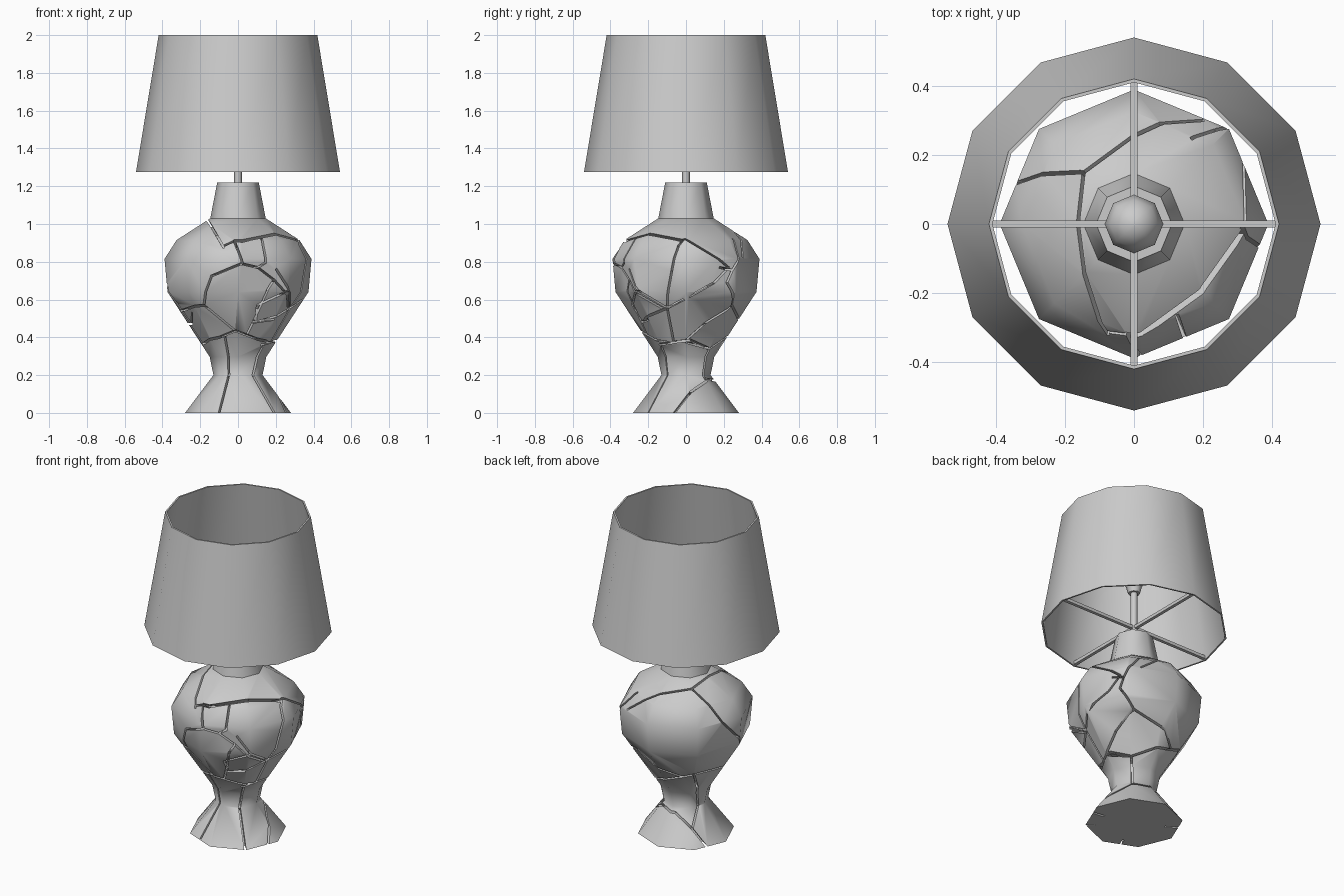
import bpy, bmesh, math
from mathutils import Vector

if "Cube" in bpy.data.objects:
    bpy.data.objects.remove(bpy.data.objects["Cube"])

def finish(name, bm, smooth=50):
    bmesh.ops.recalc_face_normals(bm, faces=bm.faces)
    me = bpy.data.meshes.new(name)
    bm.to_mesh(me)
    bm.free()
    ob = bpy.data.objects.new(name, me)
    bpy.context.collection.objects.link(ob)
    if smooth:
        shade(ob, smooth)
    return ob

def shade(ob, angle=50):
    bpy.ops.object.select_all(action='DESELECT')
    bpy.context.view_layer.objects.active = ob
    ob.select_set(True)
    bpy.ops.object.shade_smooth_by_angle(angle=math.radians(angle))

def lathe(name, profile, n, caps=True, closed=False, smooth=50):
    bm = bmesh.new()
    rings = [[bm.verts.new((r * math.cos(2 * math.pi * i / n), r * math.sin(2 * math.pi * i / n), z))
              for i in range(n)] for r, z in profile]
    pairs = list(zip(rings, rings[1:])) + ([(rings[-1], rings[0])] if closed else [])
    for a, b in pairs:
        for i in range(n):
            j = (i + 1) % n
            bm.faces.new((a[i], a[j], b[j], b[i]))
    if caps and not closed:
        bm.faces.new(rings[0][::-1])
        bm.faces.new(rings[-1])
    return finish(name, bm, smooth)

# Vase body, eight sided
BODY = [(.28, 0), (.13, .2), (.15, .297), (.373, .64), (.389, .815), (.325, .915), (.147, 1.03)]
body = lathe("vase_body", BODY, 8, smooth=0)

# Crack points: each view's two coordinates are projected onto the body surface
T = math.tan(math.pi / 8)

def radius(z):
    for (r0, z0), (r1, z1) in zip(BODY, BODY[1:]):
        if z <= z1:
            return r0 + (r1 - r0) * max(0, (z - z0) / (z1 - z0))
    return BODY[-1][0]

def side(u, z):
    r = radius(z)
    u = max(-.98 * r, min(.98 * r, u))
    return u, min(r - abs(u) * T, (r - abs(u)) / T)

def front(x, z):
    u, v = side(x, z)
    return Vector((u, -v, z))

def right(y, z):
    u, v = side(y, z)
    return Vector((v, u, z))

def polar(a, z):
    c, s = math.cos(math.radians(a)), math.sin(math.radians(a))
    r = radius(z) / (max(abs(c), abs(s)) + T * min(abs(c), abs(s)))
    return Vector((r * c, r * s, z))

def top(x, y):
    r = max(abs(x), abs(y)) + T * min(abs(x), abs(y))
    z = .815
    for (r0, z0), (r1, z1) in zip(BODY[4:], BODY[5:]):
        if r1 <= r <= r0:
            z = z0 + (z1 - z0) * (r0 - r) / (r0 - r1)
    return Vector((x, y, z))

FRONT = [
    [(-.077, .884), (-.02, .91), (.025, .79)],
    [(-.305, .54), (-.18, .57), (-.14, .725), (.02, .79), (.105, .77), (.145, .795), (.125, .92)],
    [(.105, .77), (.19, .705), (.25, .64), (.265, .555)],
    [(.19, .705), (.155, .65), (.08, .48), (.19, .495)],
    [(.08, .48), (.05, .42)],
    [(-.18, .57), (-.015, .435), (-.1, .4), (-.185, .365), (-.305, .54)],
    [(-.015, .435), (.105, .39), (.165, .37)],
    [(-.1, -.02), (-.05, .195), (-.07, .41)]]
RIGHT = [
    [(-.01, .92), (-.04, .885), (-.075, .755), (-.1, .555), (-.065, .375)],
    [(-.01, .92), (.19, .8), (.225, .77), (.15, .69), (-.1, .555), (-.255, .65), (-.3, .76)],
    [(-.255, .65), (-.285, .57), (-.23, .48), (-.1, .555)],
    [(-.14, .36), (-.065, .375), (.025, .385), (.125, .34)],
    [(-.2, -.02), (-.1, .195), (-.13, .35)],
    [(-.075, -.02), (.025, .11), (.115, .18)]]
TOP = [
    [(-.345, .12), (-.26, .145), (-.145, .15), (.01, .26), (.075, .29), (.2, .3)],
    [(-.145, .15), (-.16, .025), (-.145, -.135), (-.075, -.32)]]
WIDE = [[(-.02, -.32), (.02, -.32), (.205, -.18), (.315, -.025)]]
BACK = [
    [(160, .82), (180, .68), (190, .47), (210, .53)],
    [(190, .47), (135, .47), (120, .44), (87, .4), (45, .34), (0, .375)],
    [(56, .92), (41, .755), (37, .69), (50, .57), (0, .385)],
    [(50, .57), (120, .44)], [(41, .755), (30, .77)],
    [(45, .34), (45, .18), (100, .17), (135, .1), (155, -.02)],
    [(135, .1), (160, .2), (150, .33), (135, .47)]]

# Thin wedges that cut the cracks
bm = bmesh.new()

def wedge(p, q, w):
    c = Vector((0, 0, min((p.z + q.z) / 2, .75)))
    n = (p - c).cross(q - c).normalized() * w / 2
    ext = (q - p).normalized() * w * .3
    p, q = p - ext, q + ext
    quad = [c + (v - c) * s for v, s in ((p, .72), (q, .72), (q, 1.18), (p, 1.18))]
    a = [bm.verts.new(v - n) for v in quad]
    b = [bm.verts.new(v + n) for v in quad]
    fs = [bm.faces.new(a[::-1]), bm.faces.new(b)]
    for i in range(4):
        j = (i + 1) % 4
        fs.append(bm.faces.new((a[i], a[j], b[j], b[i])))

for paths, project, w in ((FRONT, front, .011), (RIGHT, right, .011), (TOP, top, .011),
                          (WIDE, top, .018), (BACK, polar, .011)):
    for path in paths:
        pts = [project(*p) for p in path]
        for p, q in zip(pts, pts[1:]):
            # split long spans so that they follow the curved surface
            k = 2 if project is polar and (q - p).length > .2 else 1
            if k == 2:
                i = path[pts.index(p)]
                j = path[pts.index(p) + 1]
                m = polar((i[0] + j[0]) / 2, (i[1] + j[1]) / 2)
                wedge(p, m, w)
                wedge(m, q, w)
            else:
                wedge(p, q, w)
cutter = finish("crack_cutter", bm, 0)
cutter.hide_render = True
mod = body.modifiers.new("cracks", 'BOOLEAN')
mod.operation = 'DIFFERENCE'
mod.solver = 'EXACT'
mod.use_self = True
mod.object = cutter
bpy.context.view_layer.objects.active = body
bpy.ops.object.modifier_apply(modifier=mod.name)
bpy.data.objects.remove(cutter)
shade(body)

# Neck, stem and bulb
lathe("neck", [(.147, 1.028), (.11, 1.22)], 8)
lathe("stem", [(.02, 1.2), (.02, 1.54)], 8)
lathe("bulb", [(.035, 1.52), (.045, 1.56), (.078, 1.62), (.085, 1.66), (.07, 1.71), (.04, 1.74), (.01, 1.75)], 8)

# Shade, twelve sided thin shell
lathe("lamp_shade", [(.54, 1.275), (.42, 2), (.41, 2), (.53, 1.275)], 12, closed=True)

# Crossed shade supports
for name, size in (("support_x", (1.06, .02, .02)), ("support_y", (.02, 1.06, .02))):
    bm = bmesh.new()
    bmesh.ops.create_cube(bm, size=1)
    bmesh.ops.scale(bm, vec=size, verts=bm.verts)
    bmesh.ops.translate(bm, vec=(0, 0, 1.29), verts=bm.verts)
    finish(name, bm, 30)
